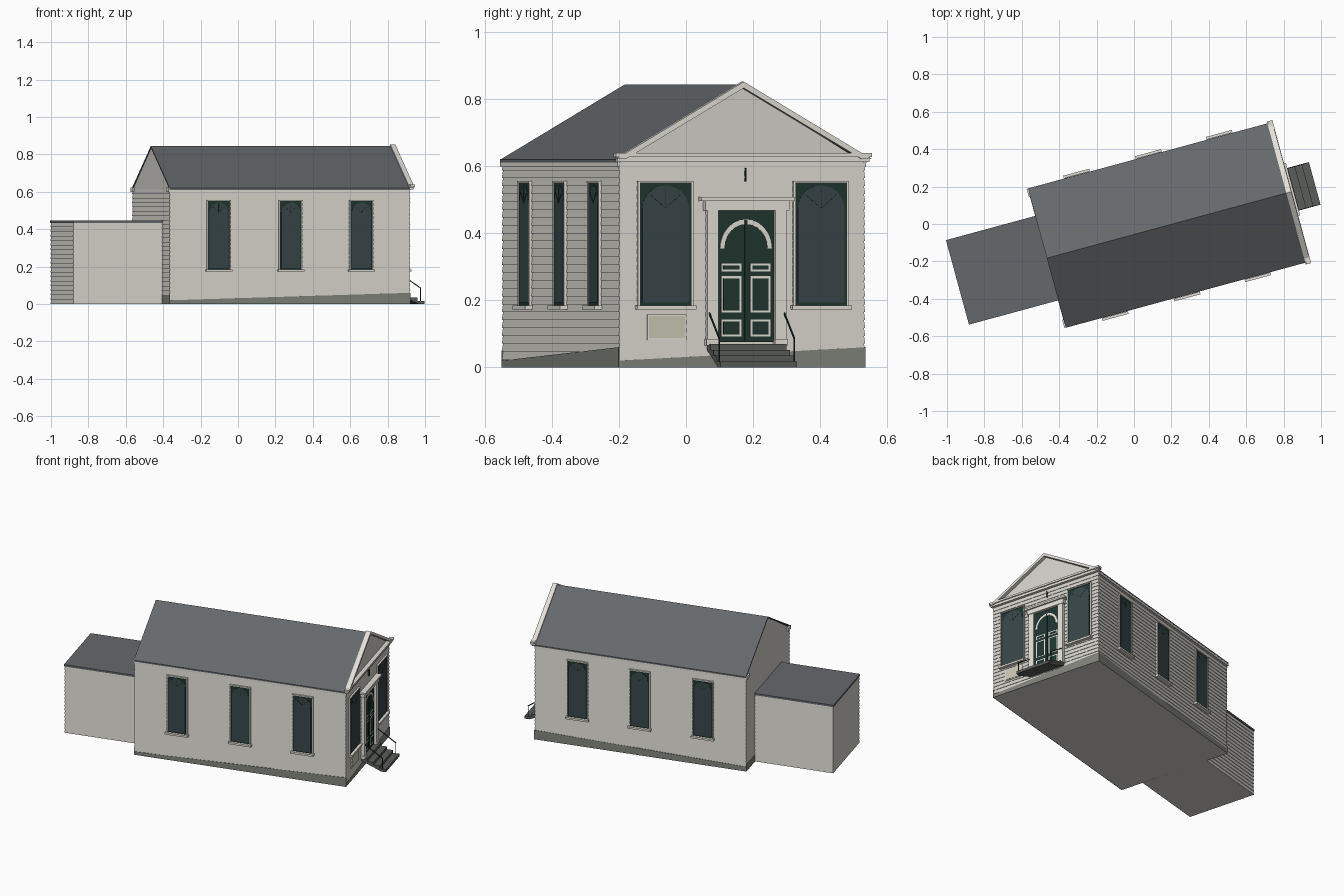
import bpy, bmesh, math
from mathutils import Matrix, Vector

if "Cube" in bpy.data.objects:
    bpy.data.objects.remove(bpy.data.objects["Cube"])

L, W = 0.664, 0.378            # half length and half width of the hall
EAVE, RIDGE = 0.612, 0.845
M = Matrix.Translation((0.1775, -0.0075, 0)) @ Matrix.Rotation(math.radians(15.2), 4, 'Z')


def mat(name, r, g, b):
    m = bpy.data.materials.new(name)
    m.diffuse_color = (r, g, b, 1)
    m.use_nodes = True
    m.node_tree.nodes["Principled BSDF"].inputs["Base Color"].default_value = m.diffuse_color
    return m


WALL = mat("wall_paint", 0.66, 0.64, 0.59)
TRIM = mat("trim_paint", 0.76, 0.74, 0.68)
ROOF = mat("roof_slate", 0.13, 0.14, 0.15)
GLASS = mat("dark_glass", 0.04, 0.06, 0.065)
GREEN = mat("dark_green", 0.014, 0.036, 0.028)
STONE = mat("grey_stone", 0.22, 0.23, 0.2)
CREAM = mat("plaque_cream", 0.6, 0.58, 0.46)
DARK = mat("step_dark", 0.1, 0.11, 0.1)


def finish(bm, name, material, frame):
    bmesh.ops.recalc_face_normals(bm, faces=bm.faces)
    me = bpy.data.meshes.new(name)
    bm.to_mesh(me)
    bm.free()
    me.materials.append(material)
    ob = bpy.data.objects.new(name, me)
    ob.matrix_world = frame
    bpy.context.collection.objects.link(ob)
    return ob


def wall_frame(deg, dist):
    """x runs along the wall, -y points outward, z is up."""
    return M @ Matrix.Rotation(math.radians(deg), 4, 'Z') @ Matrix.Translation((0, -dist, 0))


SOUTH, EAST, NORTH, WEST = [wall_frame(a, d) for a, d in ((0, W), (90, L), (180, W), (270, L))]


def panel(name, frame, outline, d0, d1, material):
    """Outline in (x, z), extruded outward from depth d0 to d1."""
    bm = bmesh.new()
    a = [bm.verts.new((x, -d0, z)) for x, z in outline]
    b = [bm.verts.new((x, -d1, z)) for x, z in outline]
    bm.faces.new(a)
    bm.faces.new(b[::-1])
    n = len(a)
    for i in range(n):
        bm.faces.new((a[i], b[i], b[(i + 1) % n], a[(i + 1) % n]))
    return finish(bm, name, material, frame)


def rect(x0, x1, z0, z1):
    return [(x0, z0), (x1, z0), (x1, z1), (x0, z1)]


def arc(x, z, rx, rz, n=12, reverse=False):
    p = [(x + rx * math.cos(math.pi * i / n), z + rz * math.sin(math.pi * i / n)) for i in range(n + 1)]
    return p[::-1] if reverse else p


def bar(name, frame, p, q, t, d0, d1, material):
    d = (Vector(q) - Vector(p)).normalized() * t / 2
    n = Vector((-d.y, d.x))
    pts = [Vector(p) - n, Vector(q) - n, Vector(q) + n, Vector(p) + n]
    return panel(name, frame, [tuple(v) for v in pts], d0, d1, material)


def siding(name, x0, x1, y0, y1, top, rows):
    """Box of lapped boards: each row flares slightly at its lower edge."""
    bm = bmesh.new()
    prev = None
    for i in range(rows):
        for z, o in ((top * i / rows, 0.003), (top * (i + 1) / rows, 0.0)):
            ring = [bm.verts.new((x, y, z)) for x, y in
                    ((x0 - o, y0 - o), (x1 + o, y0 - o), (x1 + o, y1 + o), (x0 - o, y1 + o))]
            if prev:
                for k in range(4):
                    bm.faces.new((prev[k], prev[(k + 1) % 4], ring[(k + 1) % 4], ring[k]))
            else:
                bm.faces.new(ring[::-1])
            prev = ring
    bm.faces.new(prev)
    return finish(bm, name, WALL, M)


# Hall and rear annex bodies
siding("hall_walls", -L, L, -W, W, EAVE, 26)
siding("annex_walls", -1.157, -L, -0.228, 0.228, 0.435, 18)
panel("annex_roof", M, rect(-1.162, -L, 0.434, 0.446), -0.234, 0.234, ROOF)

# Gable block and roof slopes
panel("gable_walls", EAST, [(-W, EAVE), (W, EAVE), (0, RIDGE - 0.008)], -2 * L, 0, WALL)
for s, side in ((-1, "south"), (1, "north")):
    panel(side + "_roof_slope", EAST,
          [(s * 0.386, 0.611), (s * 0.386, 0.62), (0, RIDGE), (0, RIDGE - 0.01)], -2 * L - 0.003, 0.004, ROOF)
    panel(side + "_eave_moulding", EAST,
          rect(*sorted((s * W, s * 0.385)), 0.598, 0.613), -2 * L - 0.003, 0.0, TRIM)
    panel(side + "_eave_return", WEST, rect(*sorted((s * 0.34, s * 0.385)), 0.6, 0.622), 0, 0.01, TRIM)

# Entrance pediment
panel("pediment_cornice", EAST, rect(-0.39, 0.39, 0.613, 0.628), -0.001, 0.018, TRIM)
panel("pediment_cornice_cap", EAST, rect(-0.396, 0.396, 0.628, 0.64), -0.001, 0.026, TRIM)
panel("pediment_rakes", EAST,
      [(-0.396, 0.622), (0, 0.853), (0.396, 0.622), (0.365, 0.622), (0, 0.834), (-0.365, 0.622)],
      -0.004, 0.024, TRIM)

# Sloping stone plinth bands
for nm, fr, h, z0, z1 in (("south", SOUTH, L, 0.02, 0.06), ("east", EAST, W, 0.02, 0.06),
                          ("north", NORTH, L, 0.06, 0.03), ("west", WEST, W, 0.04, 0.05)):
    h += 0.004
    panel(nm + "_plinth", fr, [(-h, 0), (h, 0), (h, z1), (-h, z0)], 0.0, 0.004, STONE)


def window(name, frame, x, hw):
    z0, z1 = 0.185, 0.55
    spring = z1 - 0.005 - min(hw * 0.9, 0.07)
    r = hw - 0.008
    panel(name + "_frame", frame, rect(x - hw, x + hw, z0, z1), 0, 0.007, GREEN)
    panel(name + "_pane", frame, [(x - r, z0 + 0.008), (x + r, z0 + 0.008)] +
          arc(x, spring, r, z1 - 0.007 - spring), 0, 0.009, GLASS)
    panel(name + "_sill", frame, rect(x - hw - 0.012, x + hw + 0.012, z0 - 0.012, z0), 0, 0.024, TRIM)
    # Thin pale casing
    for s in (-1, 1):
        panel(name + "_casing", frame, rect(x + s * (hw + 0.003) - 0.003, x + s * (hw + 0.003) + 0.003, z0, z1),
              0, 0.01, TRIM)
    panel(name + "_head", frame, rect(x - hw - 0.006, x + hw + 0.006, z1, z1 + 0.006), 0, 0.012, TRIM)
    # Fanlight bars
    for a in (40, 90, 140):
        a = math.radians(a)
        bar(name + "_fan_bar", frame, (x, spring),
            (x + math.cos(a) * r * 0.85, spring + math.sin(a) * (z1 - 0.012 - spring)), 0.002, 0, 0.01, GREEN)


for i, x in enumerate((-0.395, 0.003, 0.395)):
    window(f"south_window_{i}", SOUTH, x, 0.06)
    window(f"north_window_{i}", NORTH, -x, 0.06)
for side, x in (("left", -0.238), ("right", 0.243)):
    window(f"front_window_{side}", EAST, x, 0.08)

# Door surround
C = 0.01
for s in (-1, 1):
    panel("door_pilaster", EAST, rect(*sorted((C + s * 0.088, C + s * 0.122)), 0.065, 0.472), 0, 0.022, TRIM)
    panel("pilaster_base", EAST, rect(*sorted((C + s * 0.086, C + s * 0.126)), 0.065, 0.085), 0, 0.027, TRIM)
panel("door_lintel", EAST, rect(C - 0.13, C + 0.13, 0.468, 0.497), 0, 0.026, TRIM)
panel("door_cornice", EAST, rect(C - 0.145, C + 0.145, 0.497, 0.508), 0, 0.036, TRIM)

# Double door with panel mouldings and arched head
panel("door_leaves", EAST, rect(C - 0.089, C + 0.089, 0.075, 0.47), 0, 0.008, GREEN)
panel("door_meeting_strip", EAST, rect(C - 0.004, C + 0.004, 0.08, 0.44), 0, 0.012, GREEN)
for s in (-1, 1):
    x0, x1 = sorted((C + s * 0.014, C + s * 0.076))
    for z0, z1 in ((0.092, 0.143), (0.163, 0.272), (0.286, 0.31)):
        panel("door_panel_moulding", EAST, rect(x0, x1, z0, z1), 0, 0.0095, TRIM)
        panel("door_panel", EAST, rect(x0 + 0.006, x1 - 0.006, z0 + 0.006, z1 - 0.006), 0, 0.011, GREEN)
panel("door_arch", EAST, arc(C, 0.355, 0.08, 0.087) + arc(C, 0.355, 0.067, 0.073, reverse=True),
      0, 0.011, TRIM)

# Plaque
panel("plaque_border", EAST, rect(-0.294, -0.172, 0.082, 0.158), 0, 0.006, TRIM)
panel("plaque", EAST, rect(-0.289, -0.177, 0.087, 0.153), 0, 0.008, CREAM)

# Entrance steps and handrails
pts = [(L, 0.07)]
for i in range(4):
    u = 0.703 + 0.039 * i
    pts += [(u, 0.07 - 0.0175 * i), (u, 0.07 - 0.0175 * (i + 1))]
pts += [(0.79, 0.0), (L, 0.052)]
panel("entrance_steps", M, pts, -C - 0.118, -C + 0.118, DARK)
for s in (-1, 1):
    d = -(C + s * 0.116)
    bar("handrail", M, (0.68, 0.165), (0.8, 0.085), 0.005, d - 0.002, d + 0.002, GREEN)
    for u, zb, zt in ((0.682, 0.068, 0.165), (0.798, 0.017, 0.087)):
        bar("rail_post", M, (u, zb), (u, zt), 0.004, d - 0.002, d + 0.002, GREEN)

# Small lamp bracket above the door
bar("lamp_bracket", EAST, (C, 0.555), (C, 0.595), 0.003, 0, 0.012, GREEN)
